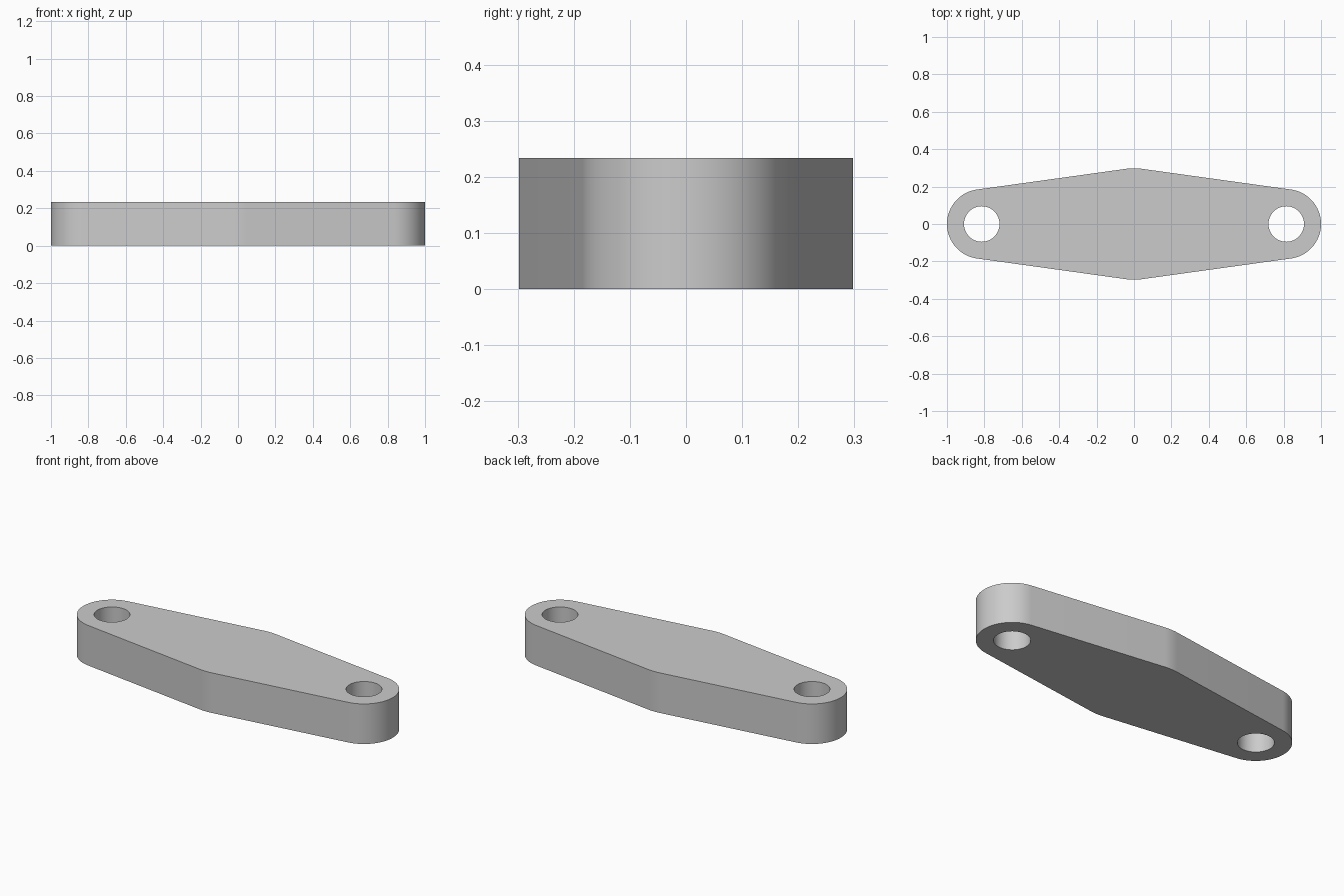
import bpy
import bmesh
from math import asin, cos, sin, pi, radians
from mathutils import Vector

cube = bpy.data.objects.get("Cube")
if cube:
    bpy.data.objects.remove(cube, do_unlink=True)

HEIGHT = 0.234
HOLE_X = 0.814       # hole centres on either side
END_R = 0.186        # rounded ends
MID_R = 0.298        # rounded middle
HOLE_R = 0.095
LEAN = asin((MID_R - END_R) / HOLE_X)   # tilt of the tangent sides


def arc(cx, radius, start, end, steps):
    angles = [start + (end - start) * i / steps for i in range(steps + 1)]
    return [Vector((cx + radius * cos(a), radius * sin(a), 0)) for a in angles]


def add_loop(bm, points):
    verts = [bm.verts.new(p) for p in points]
    return [bm.edges.new((v, verts[i - 1])) for i, v in enumerate(verts)]


# Outline: end arcs and middle arcs joined by tangent straight sides
side = pi / 2 - LEAN
outline = (arc(HOLE_X, END_R, -side, side, 48)
           + arc(0, MID_R, side, pi - side, 8)
           + arc(-HOLE_X, END_R, pi - side, pi + side, 48)
           + arc(0, MID_R, pi + side, 2 * pi - side, 8))

# Plate with two bolt holes
bm = bmesh.new()
edges = add_loop(bm, outline)
for x in (-HOLE_X, HOLE_X):
    edges += add_loop(bm, arc(x, HOLE_R, 0, 2 * pi, 64)[:-1])
bmesh.ops.triangle_fill(bm, edges=edges, use_beauty=True, normal=(0, 0, 1))
result = bmesh.ops.extrude_face_region(bm, geom=bm.faces[:], use_keep_orig=True)
top = [g for g in result["geom"] if isinstance(g, bmesh.types.BMVert)]
bmesh.ops.translate(bm, verts=top, vec=(0, 0, HEIGHT))
bmesh.ops.recalc_face_normals(bm, faces=bm.faces[:])
bmesh.ops.dissolve_limit(bm, angle_limit=radians(0.1), verts=bm.verts[:], edges=bm.edges[:])

mesh = bpy.data.meshes.new("link_plate")
bm.to_mesh(mesh)
bm.free()
plate = bpy.data.objects.new("link_plate", mesh)
bpy.context.collection.objects.link(plate)

# Plain grey finish
grey = bpy.data.materials.new("light grey")
grey.use_nodes = True
color = (0.6, 0.6, 0.6, 1)
grey.diffuse_color = color
grey.node_tree.nodes["Principled BSDF"].inputs["Base Color"].default_value = color
mesh.materials.append(grey)

# Smooth curved walls, sharp rims
bpy.ops.object.select_all(action="DESELECT")
plate.select_set(True)
bpy.context.view_layer.objects.active = plate
bpy.ops.object.shade_smooth_by_angle(angle=radians(30))
